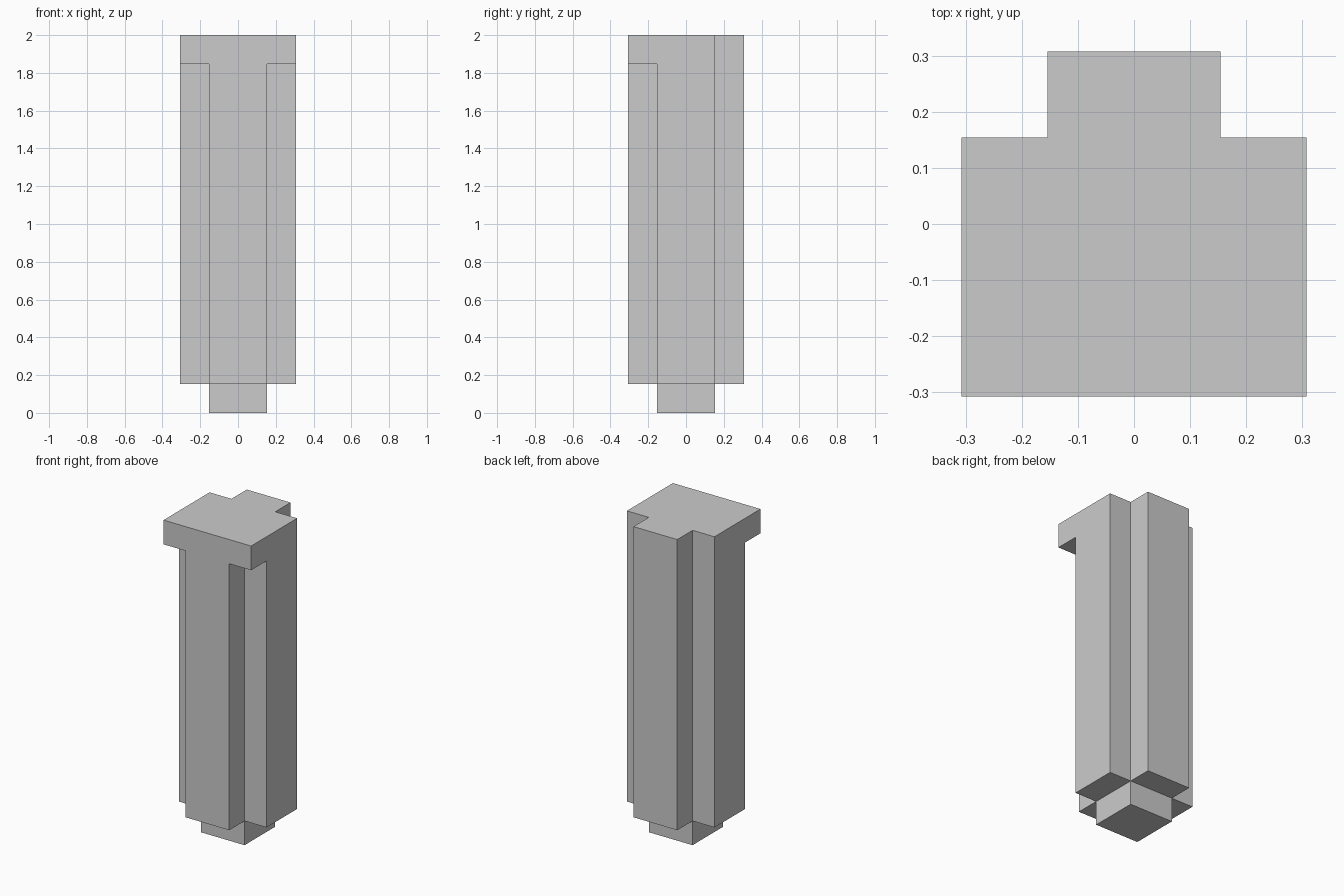
import bpy
import bmesh

old = bpy.data.objects.get("Cube")
if old:
    bpy.data.objects.remove(old, do_unlink=True)

U = 2 / 13                        # module: peg height and cap thickness
PLAN = [-2 * U, -U, U, 2 * U]     # three bays across and deep
LEVELS = [0, U, 12 * U, 2]        # peg, shaft, cap

grey = bpy.data.materials.new("plain grey")
grey.use_nodes = True
colour = (0.6, 0.6, 0.6, 1)
grey.diffuse_color = colour
grey.node_tree.nodes["Principled BSDF"].inputs["Base Color"].default_value = colour


def filled(cell):
    """Which bays are solid on each level."""
    i, j, k = cell
    if min(cell) < 0 or max(cell) > 2:
        return False
    if k == 0:
        return i == 1 and j == 1              # square peg
    if i == 1 or j == 1:
        return True                           # cross-shaped shaft
    return k == 2 and j == 0                  # cap fills the front corners


# One closed solid: keep only faces between a solid and an empty bay
bm = bmesh.new()
for i in range(3):
    for j in range(3):
        for k in range(3):
            cell = (i, j, k)
            if not filled(cell):
                continue
            for axis in range(3):
                for side in (0, 1):
                    beside = list(cell)
                    beside[axis] += 2 * side - 1
                    if filled(beside):
                        continue
                    corners = []
                    for a, b in ((0, 0), (1, 0), (1, 1), (0, 1)):
                        n = list(cell)
                        n[axis] += side
                        n[(axis + 1) % 3] += a
                        n[(axis + 2) % 3] += b
                        corners.append(bm.verts.new((PLAN[n[0]], PLAN[n[1]], LEVELS[n[2]])))
                    bm.faces.new(corners if side else corners[::-1])

# Merge the bays into clean flat faces
bmesh.ops.remove_doubles(bm, verts=bm.verts, dist=0.001)
bmesh.ops.dissolve_limit(bm, angle_limit=0.01, verts=bm.verts, edges=bm.edges)
bmesh.ops.recalc_face_normals(bm, faces=bm.faces)

mesh = bpy.data.meshes.new("pillar")
bm.to_mesh(mesh)
bm.free()
mesh.materials.append(grey)
pillar = bpy.data.objects.new("pillar", mesh)
bpy.context.collection.objects.link(pillar)
